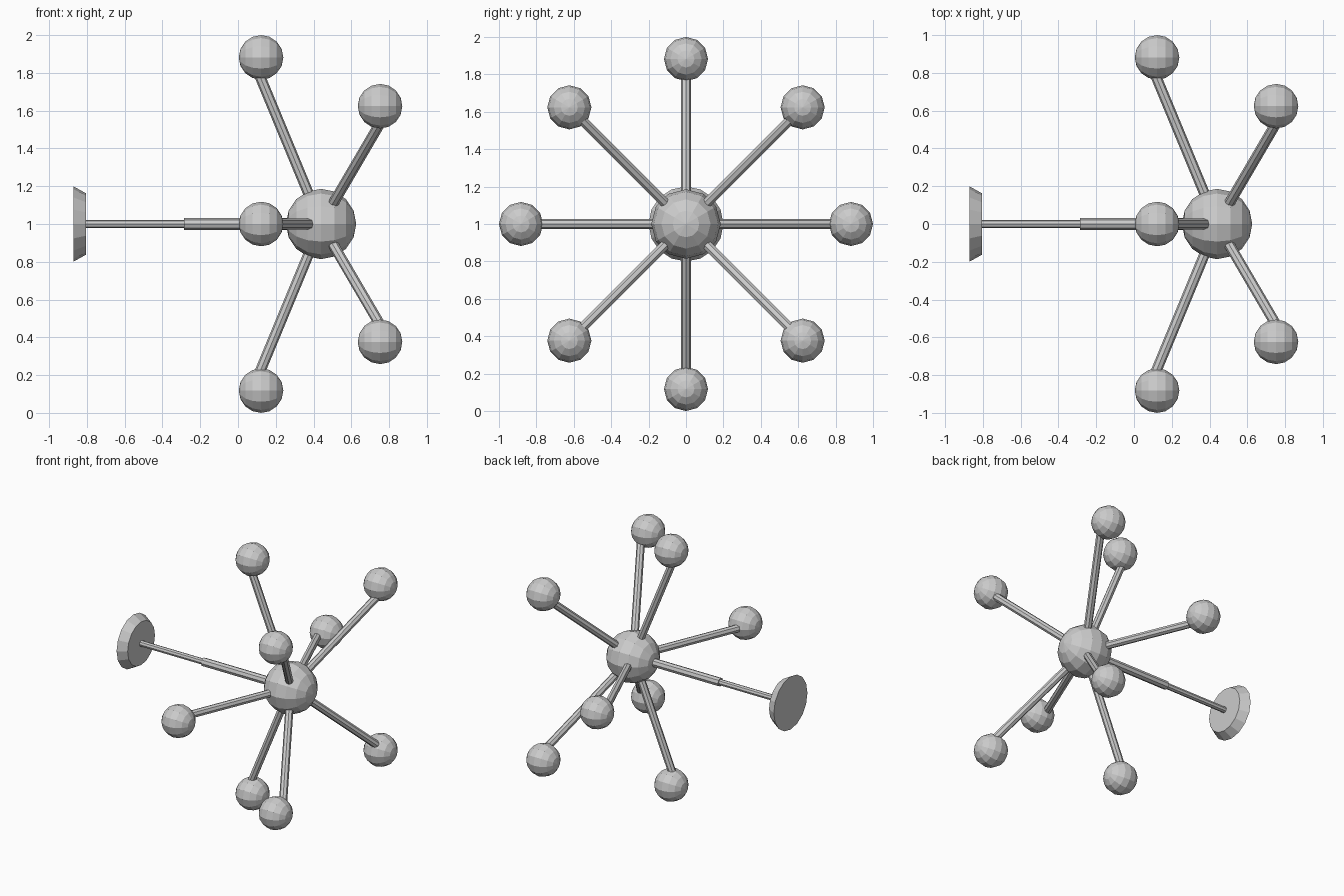
import bpy
from math import pi, cos, sin, radians
from mathutils import Vector

if "Cube" in bpy.data.objects:
    bpy.data.objects.remove(bpy.data.objects["Cube"])

HUB = Vector((0.44, 0, 1))
TILT = radians(22.5)


def ball(name, centre, radius):
    # low-poly sphere with its poles along x
    bpy.ops.mesh.primitive_uv_sphere_add(segments=12, ring_count=8, radius=radius,
                                         location=centre, rotation=(0, pi / 2, 0))
    bpy.context.object.name = name


def tube(name, start, end, r1, r2=None, sides=8):
    # straight cylinder or truncated cone between two points
    start, end = Vector(start), Vector(end)
    axis = end - start
    bpy.ops.mesh.primitive_cone_add(vertices=sides, radius1=r1,
                                    radius2=r1 if r2 is None else r2,
                                    depth=axis.length, location=(start + end) / 2)
    ob = bpy.context.object
    ob.rotation_mode = 'QUATERNION'
    ob.rotation_quaternion = axis.to_track_quat('Z', 'Y')
    ob.name = name


# central hub
ball("hub", HUB, 0.186)

# eight arms, alternately leaning back and forward, each with a ball
for i in range(8):
    a = i * pi / 4
    side = -1 if i % 2 == 0 else 1
    radial = Vector((0, cos(a), sin(a)))
    direction = radial * cos(TILT) + Vector((side * sin(TILT), 0, 0))
    tube(f"arm_{i + 1}", HUB + direction * 0.1, HUB + direction * 0.86, 0.028)
    ball(f"arm_ball_{i + 1}", Vector((0.437 + side * 0.315, 0, 1)) + radial * 0.882, 0.118)

# stepped tail rod
tube("tail_sleeve", (0.35, 0, 1), (-0.287, 0, 1), 0.031)
tube("tail_rod", (-0.25, 0, 1), (-0.82, 0, 1), 0.022)

# flared end plate
tube("end_plate", (-0.872, 0, 1), (-0.806, 0, 1), 0.2, 0.163, sides=16)
